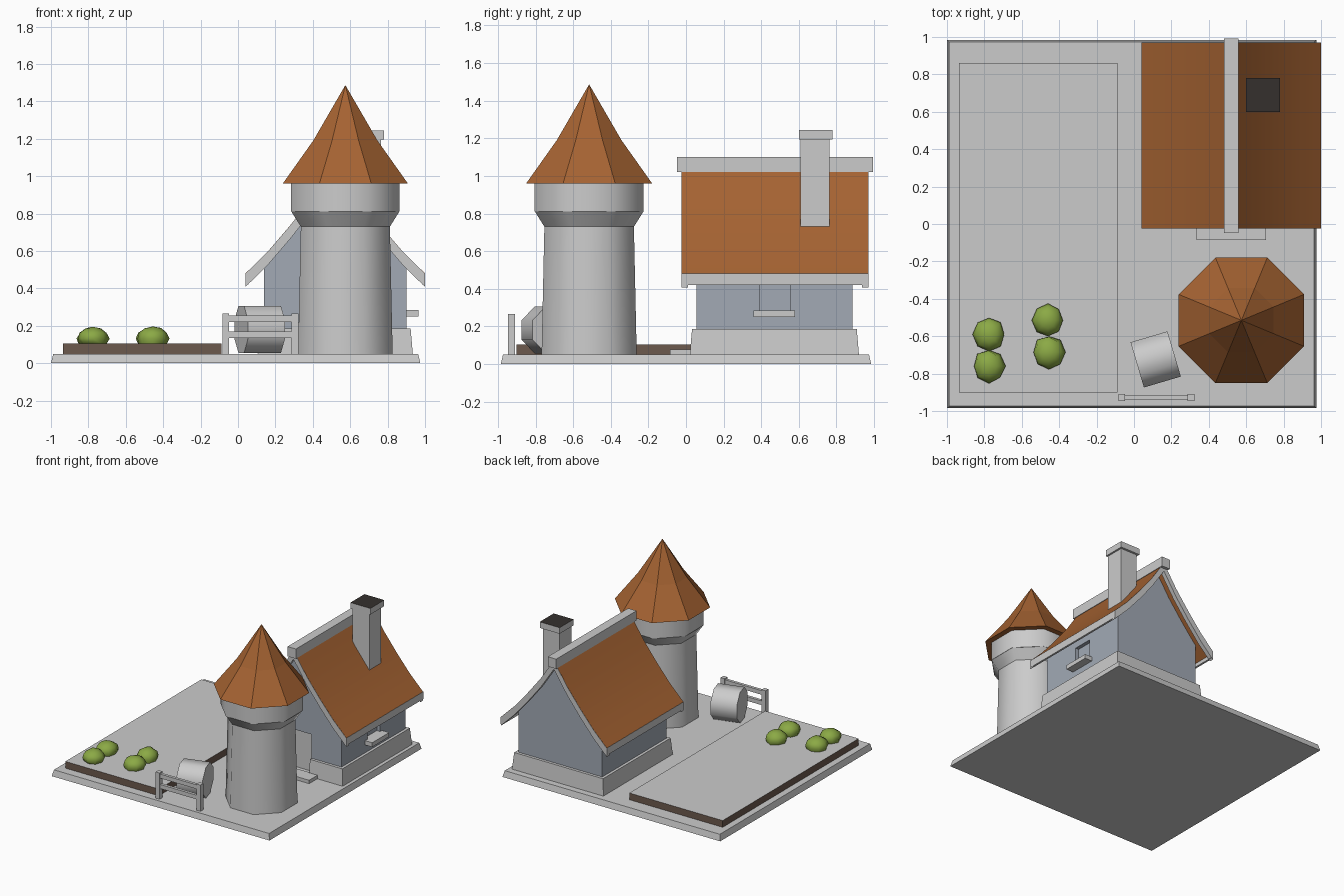
import bpy, bmesh, math, random
from mathutils import Matrix

if "Cube" in bpy.data.objects:
    bpy.data.objects.remove(bpy.data.objects["Cube"])

random.seed(4)


def material(name, rgb):
    m = bpy.data.materials.new(name)
    m.diffuse_color = (*rgb, 1)
    m.use_nodes = True
    m.node_tree.nodes["Principled BSDF"].inputs["Base Color"].default_value = m.diffuse_color
    return m


TILE = material("tile", (0.38, 0.125, 0.032))
SOIL = material("soil", (0.15, 0.10, 0.075))
LEAF = material("leaf", (0.26, 0.40, 0.06))
SOOT = material("soot", (0.035, 0.03, 0.027))
SLATE = material("slate", (0.36, 0.40, 0.46))


def finish(name, bm, mats=(), smooth=None):
    bmesh.ops.recalc_face_normals(bm, faces=bm.faces[:])
    me = bpy.data.meshes.new(name)
    bm.to_mesh(me)
    bm.free()
    ob = bpy.data.objects.new(name, me)
    bpy.context.collection.objects.link(ob)
    for m in mats:
        me.materials.append(m)
    if smooth:
        bpy.ops.object.select_all(action='DESELECT')
        ob.select_set(True)
        bpy.context.view_layer.objects.active = ob
        bpy.ops.object.shade_smooth_by_angle(angle=math.radians(smooth))
    return ob


def box(name, x, y, z, taper=0, mats=(), top_slot=None):
    """Box from ranges; the top is inset by taper."""
    bm = bmesh.new()
    bmesh.ops.create_cube(bm, size=1)
    for v in bm.verts:
        t = taper if v.co.z > 0 else 0
        for i, r in enumerate((x, y, z)):
            d = (r[1] - r[0]) / 2 - (t if i < 2 else 0)
            v.co[i] = sum(r) / 2 + math.copysign(d, v.co[i])
    if top_slot is not None:
        bm.normal_update()
        for f in bm.faces:
            if f.normal.z > 0.9:
                f.material_index = top_slot
    return finish(name, bm, mats)


def lathe(name, profile, matrix, sides=8, mats=(), smooth=None):
    """Rings of (apothem, height) with flats facing the axes, capped."""
    bm = bmesh.new()
    rings = []
    for a, z in profile:
        if a == 0:
            rings.append([bm.verts.new((0, 0, z))])
            continue
        r = a / math.cos(math.pi / sides)
        rings.append([bm.verts.new((r * math.cos((i + .5) * math.tau / sides),
                                    r * math.sin((i + .5) * math.tau / sides), z))
                      for i in range(sides)])
    for lo, hi in zip(rings, rings[1:]):
        for i in range(sides):
            j = (i + 1) % sides
            bm.faces.new([lo[i], lo[j], hi[0]] if len(hi) == 1 else [lo[i], lo[j], hi[j], hi[i]])
    for ring in (rings[0], rings[-1]):
        if len(ring) > 1:
            bm.faces.new(ring)
    bmesh.ops.transform(bm, matrix=matrix, verts=bm.verts[:])
    return finish(name, bm, mats, smooth)


def extrude_y(name, pts, y0, y1, mats=(), smooth=None):
    """XZ outline extruded along y."""
    bm = bmesh.new()
    a = [bm.verts.new((x, y0, z)) for x, z in pts]
    b = [bm.verts.new((x, y1, z)) for x, z in pts]
    n = len(pts)
    for i in range(n):
        bm.faces.new([a[i], a[(i + 1) % n], b[(i + 1) % n], b[i]])
    bm.faces.new(a)
    bm.faces.new(b)
    return finish(name, bm, mats, smooth)


def cut(ob, cutter):
    cutter.hide_render = True
    cutter.hide_viewport = True
    m = ob.modifiers.new("opening", 'BOOLEAN')
    m.object = cutter
    m.solver = 'EXACT'


# ground slab and raised field
box("ground_slab", (-1, 0.975), (-0.985, 0.985), (0, 0.05), 0.012)
box("field", (-0.935, -0.088), (-0.9, 0.86), (0.045, 0.105), 0, (SOIL, None), 1)

# house body
CX = 0.52
slope = [(0, 1.07), (0.12, 0.89), (0.24, 0.738), (0.36, 0.598), (0.48, 0.48)]
plinth = box("house_plinth", (0.105, 0.935), (0.02, 0.92), (0.045, 0.185), 0.012)
under = [(d, z - 0.03) for d, z in slope[:4]] + [(0.38, 0.548)]
gable = ([(CX - 0.38, 0.18)] + [(CX - d, z) for d, z in reversed(under)]
         + [(CX + d, z) for d, z in under[1:]] + [(CX + 0.38, 0.18)])
walls = extrude_y("house_walls", gable, 0.055, 0.885, (SLATE,))

# recessed door with step, recessed window with sill
door_cut = box("door_cutter", (0.41, 0.63), (-0.1, 0.075), (0.07, 0.38))
cut(walls, door_cut)
cut(plinth, door_cut)
cut(walls, box("window_cutter", (0.87, 1.0), (0.39, 0.555), (0.27, 0.445)))
box("door", (0.41, 0.63), (0.07, 0.09), (0.07, 0.38))
box("door_step", (0.335, 0.705), (-0.085, 0.03), (0.045, 0.078))
box("window_sill", (0.86, 0.965), (0.36, 0.58), (0.25, 0.285))


# flared roof: tiled sheet, with pale boards along gables and eaves
def band(upper, lower):
    hi, lo = ([(CX - d, z - t) for d, z in reversed(slope)]
              + [(CX + d, z - t) for d, z in slope[1:]] for t in (upper, lower))
    return hi + lo[::-1]


extrude_y("house_roof", band(0, 0.045), -0.023, 0.968, (TILE,), 30)
for end, y in (("front", -0.025), ("back", 0.935)):
    extrude_y(f"gable_board_{end}", band(0.001, 0.072), y, y + 0.035, (), 30)
for side, s in (("left", -1), ("right", 1)):
    x = sorted((CX + s * 0.465, CX + s * 0.481))
    box(f"eave_board_{side}", x, (-0.025, 0.97), (0.42, 0.48))
box("ridge_beam", (0.482, 0.558), (-0.047, 0.993), (1.02, 1.10))

# chimney
box("chimney_shaft", (0.615, 0.765), (0.608, 0.762), (0.70, 1.20))
box("chimney_cap", (0.60, 0.78), (0.60, 0.78), (1.195, 1.245), 0, (None, SOOT), 1)

# eight-sided tower
at = Matrix.Translation((0.574, -0.515, 0))
lathe("tower_shaft", [(0.253, 0.045), (0.238, 0.73)], at, smooth=50)
lathe("tower_flare", [(0.238, 0.73), (0.288, 0.81)], at, smooth=50)
lathe("tower_collar", [(0.29, 0.81), (0.29, 0.965)], at, smooth=50)
lathe("tower_roof", [(0.335, 0.96), (0.172, 1.19), (0, 1.487)], at, mats=(TILE,))

# barrel lying on its side
lathe("barrel", [(0.126, -0.103), (0.126, 0.103)],
      Matrix.Translation((0.116, -0.724, 0.181)) @ Matrix.Rotation(math.radians(16.5), 4, 'Z')
      @ Matrix.Rotation(math.pi / 2, 4, 'Y'), smooth=50)

# fence
for side, x in (("left", -0.066), ("right", 0.305)):
    box(f"fence_post_{side}", (x - 0.018, x + 0.018), (-0.947, -0.909), (0.045, 0.265))
for part, z in (("lower", 0.152), ("upper", 0.237)):
    box(f"fence_rail_{part}", (-0.066, 0.305), (-0.94, -0.916), (z - 0.017, z + 0.017))

# bushes
for n, (x, y) in enumerate([(-0.775, -0.59), (-0.775, -0.76), (-0.46, -0.515), (-0.455, -0.685)]):
    bm = bmesh.new()
    bmesh.ops.create_uvsphere(bm, u_segments=8, v_segments=6, radius=1)
    for v in bm.verts:
        v.co *= random.uniform(0.95, 1.06)
        v.co = (x + v.co.x * 0.084, y + v.co.y * 0.088, max(0.10, 0.132 + v.co.z * 0.062))
    finish(f"bush_{n + 1}", bm, (LEAF,), 60)
